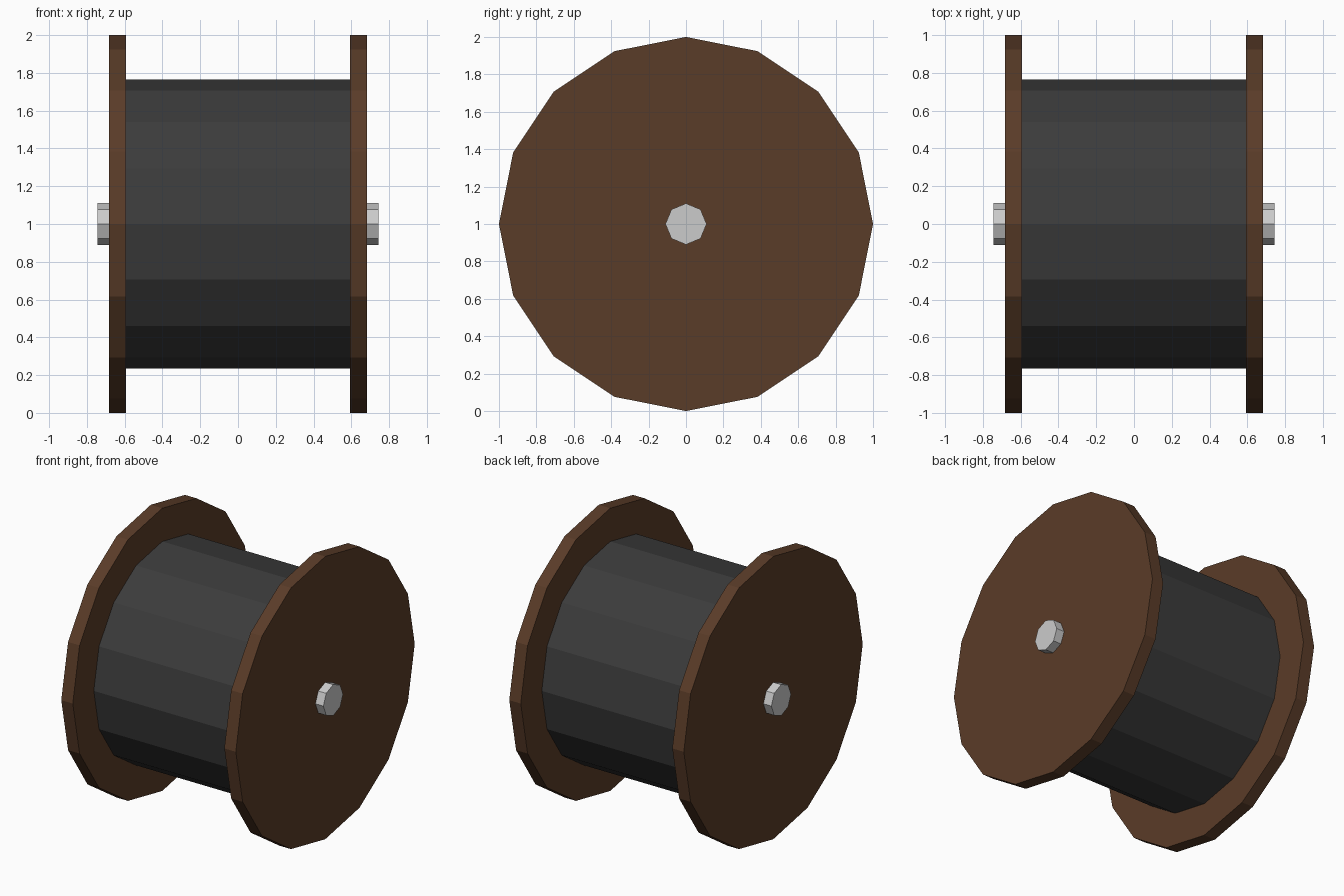
import bpy
import math

if "Cube" in bpy.data.objects:
    bpy.data.objects.remove(bpy.data.objects["Cube"])


def material(name, color):
    m = bpy.data.materials.new(name)
    m.diffuse_color = (*color, 1.0)
    m.use_nodes = True
    m.node_tree.nodes["Principled BSDF"].inputs["Base Color"].default_value = m.diffuse_color
    return m


wood = material("brown wood", (0.102, 0.045, 0.021))
cable = material("dark grey cable", (0.045, 0.045, 0.045))
metal = material("light grey metal", (0.6, 0.6, 0.6))


def disc(name, sides, radius, x0, x1, mat):
    """Flat-sided cylinder along x with a corner pointing straight up."""
    bpy.ops.mesh.primitive_cylinder_add(
        vertices=sides, radius=radius, depth=x1 - x0,
        location=((x0 + x1) / 2, 0, 1), rotation=(0, math.pi / 2, 0))
    ob = bpy.context.object
    ob.name = name
    ob.data.materials.append(mat)
    return ob


# wound cable drum between the flanges
disc("cable_drum", 16, 0.765, -0.593, 0.593, cable)
# end flanges
disc("left_flange", 16, 1.0, -0.683, -0.593, wood)
disc("right_flange", 16, 1.0, 0.593, 0.683, wood)
# axle running through the spool
disc("axle", 8, 0.11, -0.745, 0.745, metal)
